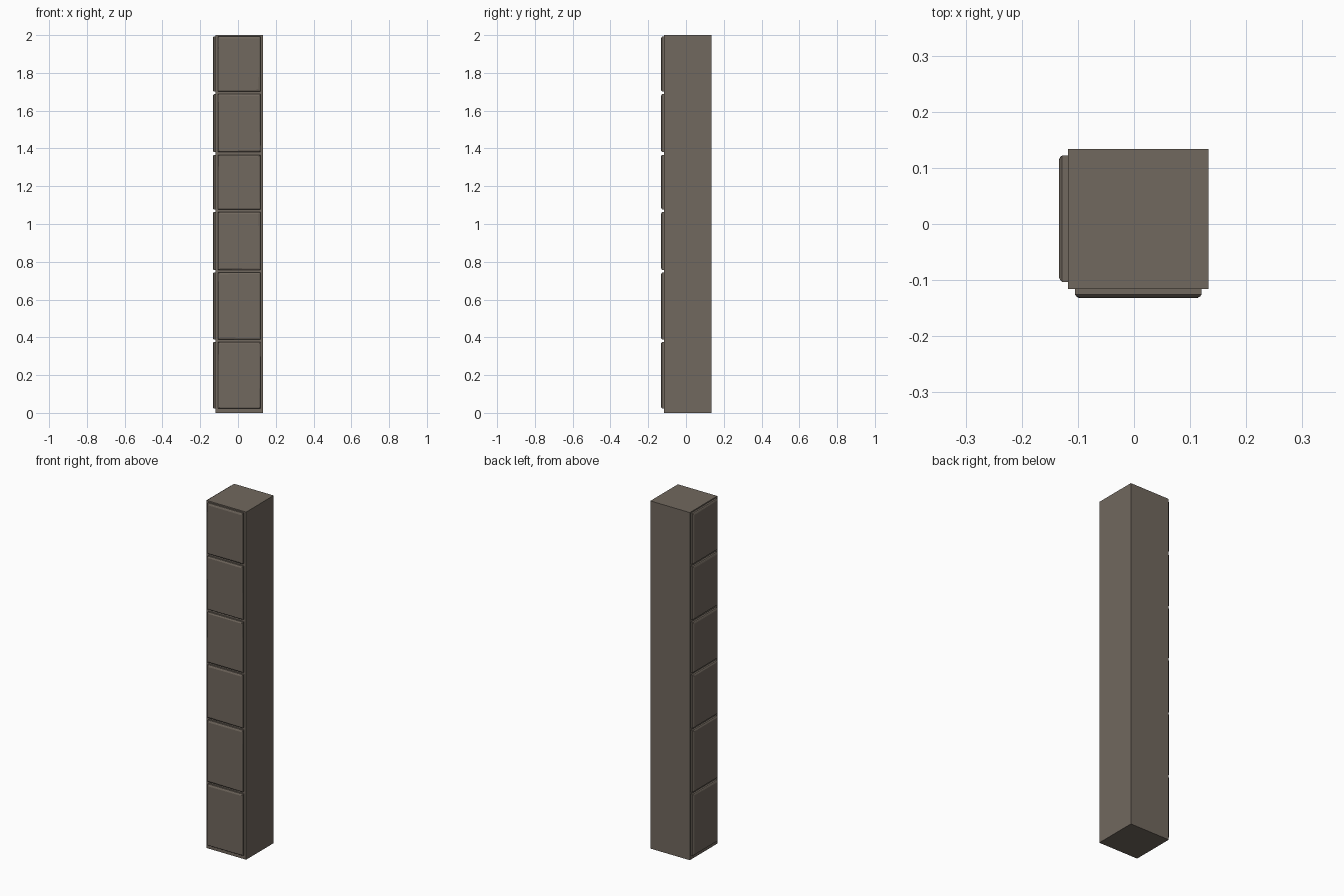
import bpy, bmesh, random
from mathutils import Vector

if "Cube" in bpy.data.objects:
    bpy.data.objects.remove(bpy.data.objects["Cube"])

random.seed(4)

stone = bpy.data.materials.new("warm grey stone")
stone.diffuse_color = (0.165, 0.138, 0.112, 1)
stone.use_nodes = True
stone.node_tree.nodes["Principled BSDF"].inputs["Base Color"].default_value = stone.diffuse_color


def finish(name, bm):
    bmesh.ops.recalc_face_normals(bm, faces=bm.faces)
    me = bpy.data.meshes.new(name)
    bm.to_mesh(me)
    bm.free()
    me.materials.append(stone)
    ob = bpy.data.objects.new(name, me)
    bpy.context.collection.objects.link(ob)
    return ob


def box(name, lo, hi):
    bm = bmesh.new()
    bmesh.ops.create_cube(bm, size=1)
    for v in bm.verts:
        v.co = Vector([lo[i] + (v.co[i] + 0.5) * (hi[i] - lo[i]) for i in range(3)])
    return finish(name, bm)


def block(name, u0, u1, z0, z1, place):
    """Facing block: straight rim, rounded shoulder and a slightly uneven face.
    place(u, z, d) maps face coordinates and depth d to the model."""
    bm = bmesh.new()
    j = [(random.uniform(0, 0.005), random.uniform(0, 0.005)) for _ in range(4)]
    signs = [(1, 1), (-1, 1), (-1, -1), (1, -1)]
    corners = [(u0, z0), (u1, z0), (u1, z1), (u0, z1)]
    rings = []
    # (inset, depth, share of the unevenness) of each ring
    for inset, depth, k in ((0, -0.003, 0), (0, 0.010, 0), (0.002, 0.013, 0.3), (0.006, 0.0155, 1)):
        rings.append([bm.verts.new(place(u + s * (inset + k * a), z + t * (inset + k * b), depth))
                      for (u, z), (s, t), (a, b) in zip(corners, signs, j)])
    for r, q in zip(rings, rings[1:]):
        for i in range(4):
            bm.faces.new((r[i], r[(i + 1) % 4], q[(i + 1) % 4], q[i]))
    bm.faces.new(rings[0])
    bm.faces.new(rings[-1])
    return finish(name, bm)


# Square pillar core
X0, Y0 = -0.118, -0.116
box("pillar_core", (X0, Y0, 0), (0.133, 0.134, 2))

# Facing blocks stacked on the front and left sides
courses = [(0.023, 0.376), (0.389, 0.744), (0.757, 1.063),
           (1.076, 1.366), (1.381, 1.687), (1.701, 1.993)]
for n, (z0, z1) in enumerate(courses, 1):
    block(f"front_block_{n}", -0.105, 0.120, z0, z1, lambda u, z, d: (u, Y0 - d, z))
    block(f"left_block_{n}", -0.103, 0.122, z0, z1, lambda u, z, d: (X0 - d, u, z))
